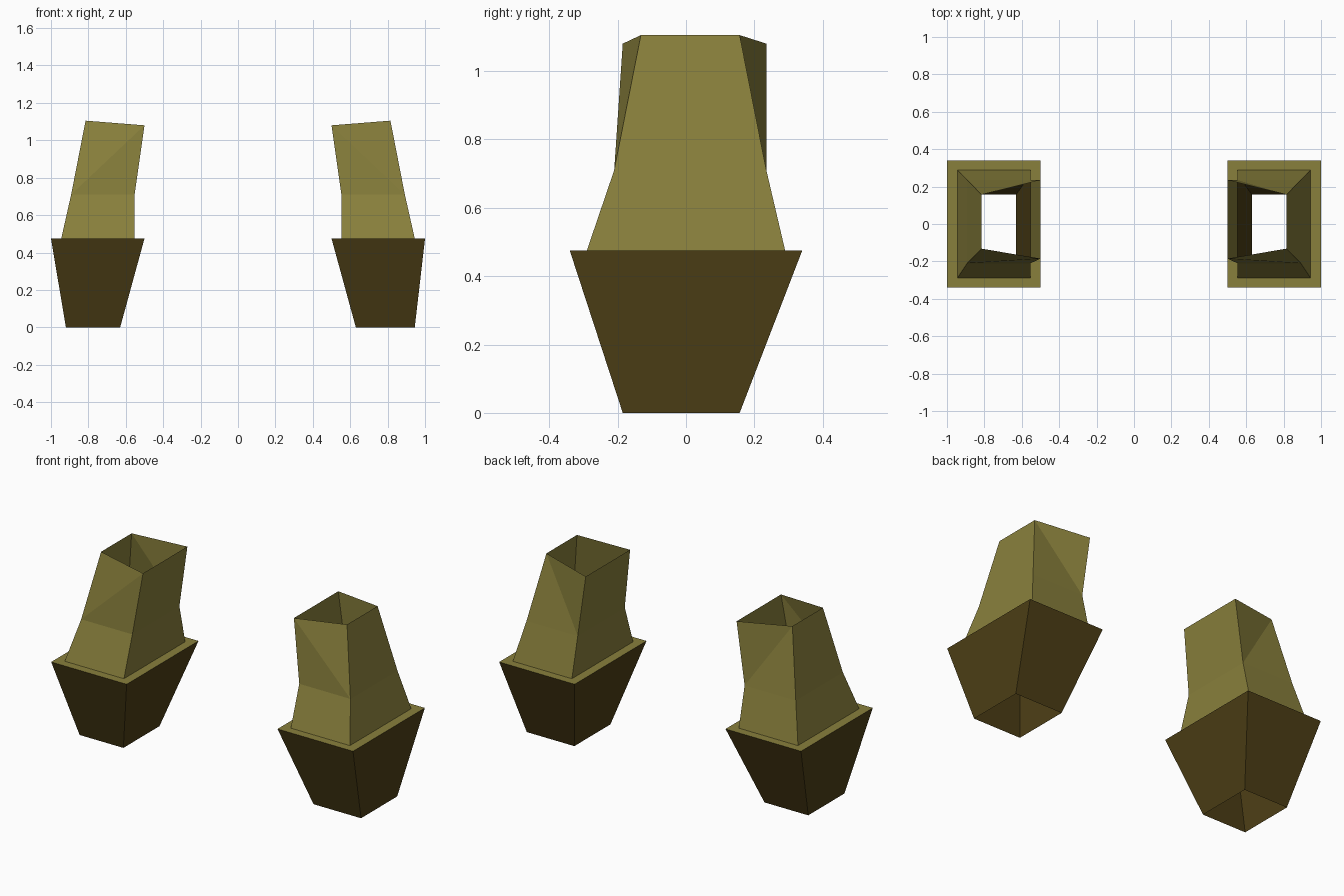
import bpy, bmesh

if "Cube" in bpy.data.objects:
    bpy.data.objects.remove(bpy.data.objects["Cube"])


def material(name, color):
    m = bpy.data.materials.new(name)
    m.diffuse_color = (*color, 1)
    m.use_nodes = True
    m.node_tree.nodes["Principled BSDF"].inputs["Base Color"].default_value = m.diffuse_color
    return m


cloth = material("olive_cloth", (0.25, 0.215, 0.045))
leather = material("dark_leather", (0.075, 0.05, 0.008))


def ring(inner, outer, y0, y1, z, outer_y=None, outer_z=None):
    """Four corners: inner front, outer front, outer back, inner back."""
    oy0, oy1 = outer_y or (y0, y1)
    oz = z if outer_z is None else outer_z
    return [(inner, y0, z), (outer, oy0, oz), (outer, oy1, oz), (inner, y1, z)]


def tube(name, rings, mats, side, twisted=None):
    """Open four-sided tube through the rings; the twisted section is triangulated."""
    bm = bmesh.new()
    loops = [[bm.verts.new((x * side, y, z)) for x, y, z in r] for r in rings]
    for i, (a, b) in enumerate(zip(loops, loops[1:])):
        for k in range(4):
            n = (k + 1) % 4
            quad = [a[k], a[n], b[n], b[k]]
            if i == twisted and k in (0, 2):
                faces = [(quad[0], quad[1], quad[3]), (quad[1], quad[2], quad[3])]
            else:
                faces = [quad]
            for f in faces:
                face = bm.faces.new(f if side > 0 else f[::-1])
                face.material_index = mats[i]
    me = bpy.data.meshes.new(name)
    bm.to_mesh(me)
    bm.free()
    for m in (cloth, leather):
        me.materials.append(m)
    bpy.context.collection.objects.link(bpy.data.objects.new(name, me))


for label, side, wrist_outer in (("right", 1, 0.945), ("left", -1, 0.92)):
    wrist = ring(0.63, wrist_outer, -0.185, 0.157, 0)
    rim = ring(0.5, 1.0, -0.34, 0.34, 0.475)
    base = ring(0.553, 0.945, -0.29, 0.29, 0.475)
    middle = ring(0.553, 0.892, -0.21, 0.235, 0.71)
    top = ring(0.5, 0.815, -0.185, 0.235, 1.08, (-0.132, 0.157), 1.105)

    # Flared cuff with its flat rim
    tube(label + "_cuff", [wrist, rim, base], [1, 0], side)
    # Tapered open sleeve
    tube(label + "_sleeve", [base, middle, top], [0, 0], side, twisted=1)
